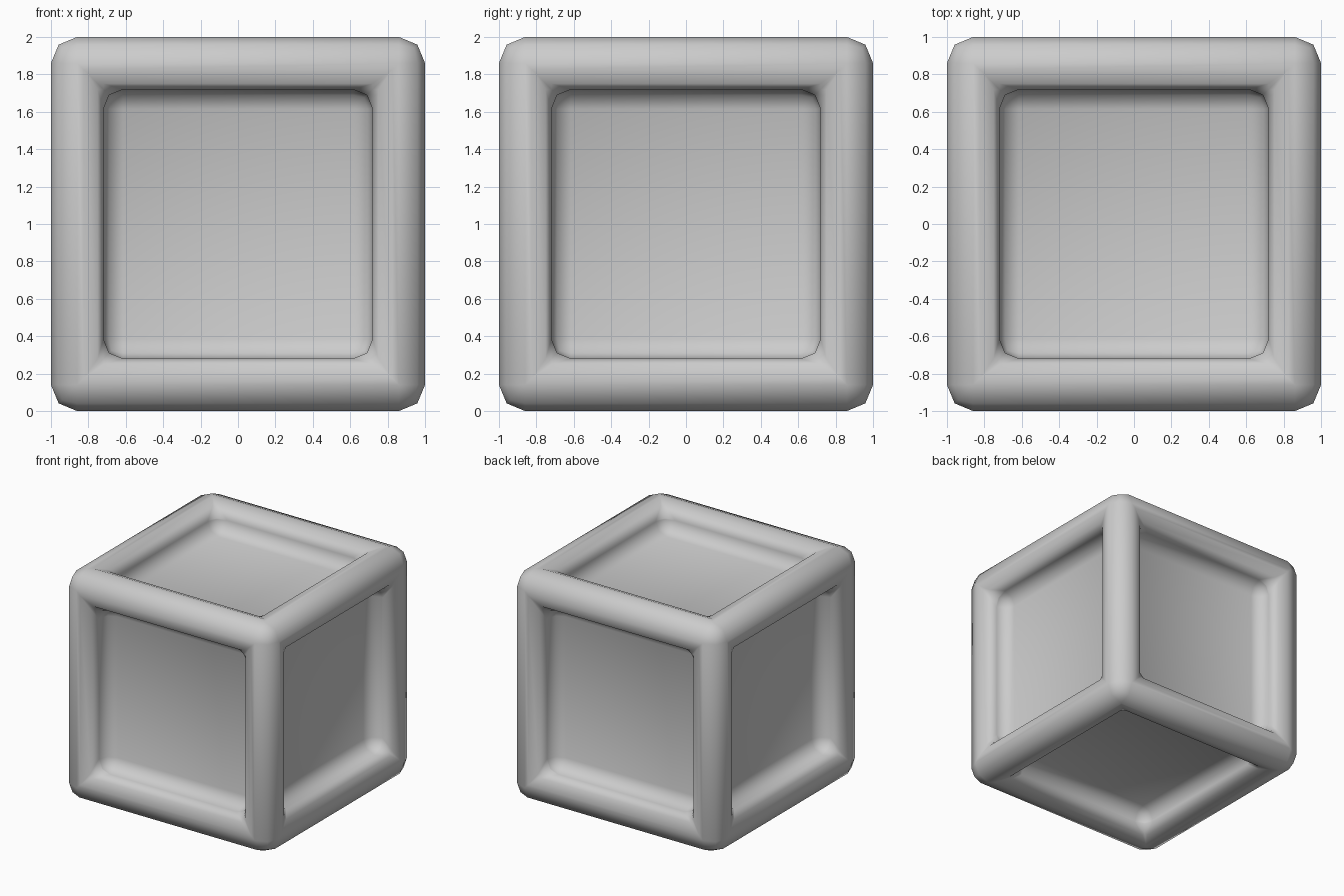
import bpy, bmesh, math
from mathutils import Matrix

if "Cube" in bpy.data.objects:
    bpy.data.objects.remove(bpy.data.objects["Cube"])

OUTER = 0.14    # rounding of the outside edges
RIM = 0.28      # total width of the raised frame
DEPTH = 0.22    # depth of each recessed panel
INNER = 0.105   # rounding of the recess edges


def round_edges(bm, edges, width):
    bmesh.ops.bevel(bm, geom=edges, offset=width, offset_type='OFFSET', segments=2,
                    profile=0.5, affect='EDGES', clamp_overlap=True)
    bm.normal_update()


# Rounded cube standing on the ground
bm = bmesh.new()
bmesh.ops.create_cube(bm, size=2.0, matrix=Matrix.Translation((0, 0, 1)))
round_edges(bm, list(bm.edges), OUTER)

# Inset each flat side, then sink the panel straight inwards
panels = [f for f in bm.faces if f.calc_area() > 1.0]
bmesh.ops.inset_individual(bm, faces=panels, thickness=RIM - OUTER, depth=0.0,
                           use_even_offset=True)
recess_edges = set()
for panel in panels:
    rim_edges = list(panel.edges)
    normal = panel.normal.copy()
    bottom = bmesh.ops.extrude_discrete_faces(bm, faces=[panel])["faces"][0]
    bmesh.ops.translate(bm, verts=bottom.verts, vec=normal * -DEPTH)
    for v in bottom.verts:
        recess_edges.update(v.link_edges)
    for e in bottom.edges:
        for f in e.link_faces:
            recess_edges.update(f.edges)

# Round the recess edges: rim, corners and floor
bm.normal_update()
round_edges(bm, list(recess_edges), INNER)
for f in bm.faces:
    f.smooth = True

mesh = bpy.data.meshes.new("panelled_cube")
bm.to_mesh(mesh)
bm.free()
bpy.context.collection.objects.link(bpy.data.objects.new("panelled_cube", mesh))
